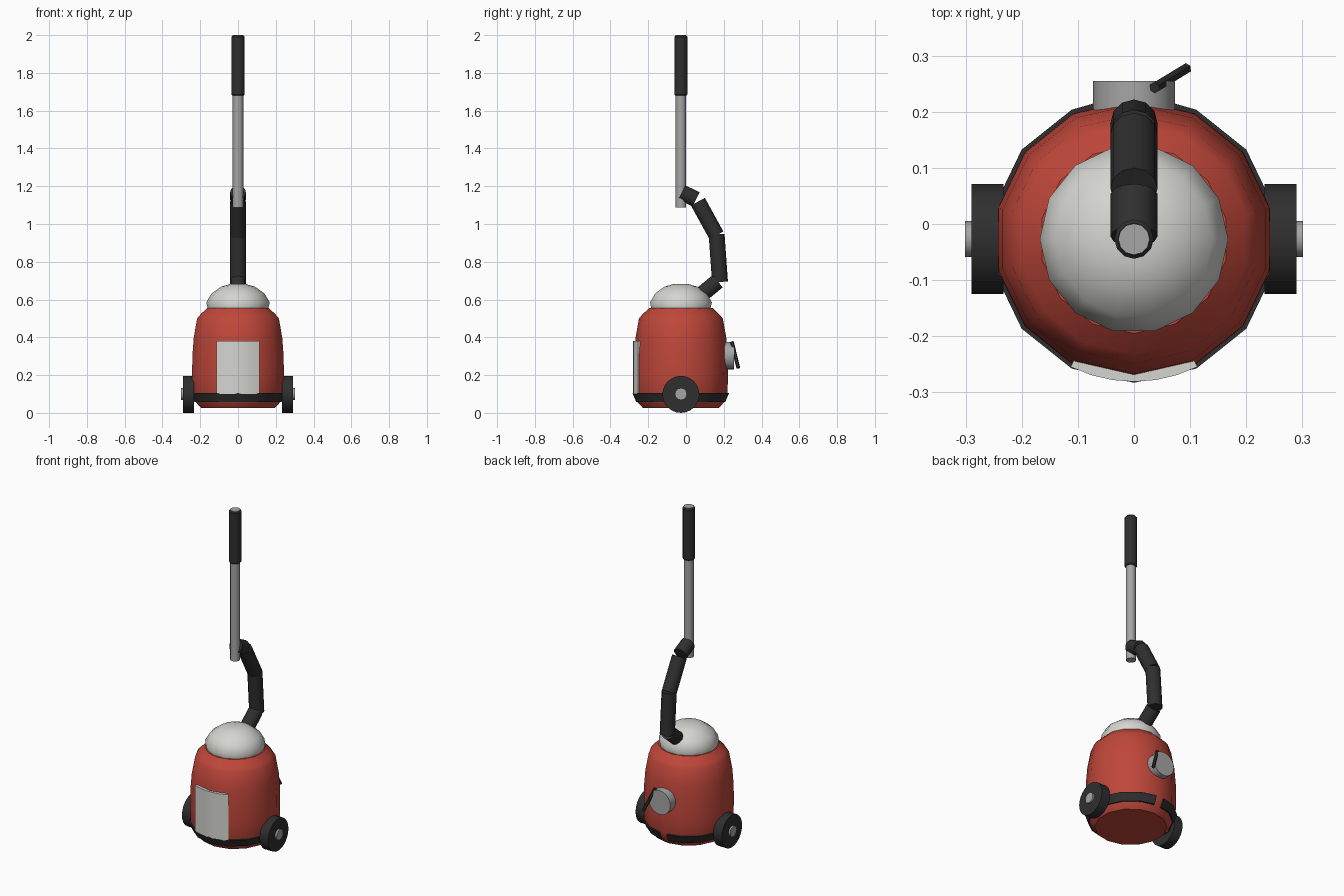
import bpy, bmesh
from math import radians, cos, sin
from mathutils import Vector, Matrix

old = bpy.data.objects.get("Cube")
if old:
    bpy.data.objects.remove(old, do_unlink=True)

CY = -0.027  # shared vertical axis of the body and handle


def material(name, colour):
    m = bpy.data.materials.new(name)
    m.use_nodes = True
    m.diffuse_color = (*colour, 1)
    m.node_tree.nodes["Principled BSDF"].inputs["Base Color"].default_value = (*colour, 1)
    return m


RED = material("red shell", (0.52, 0.062, 0.042))
BLACK = material("black rubber", (0.028, 0.028, 0.028))
WHITE = material("off white plastic", (0.66, 0.66, 0.63))
METAL = material("grey metal", (0.38, 0.38, 0.38))


def finish(name, bm, mat, angle=40):
    bmesh.ops.remove_doubles(bm, verts=bm.verts, dist=0.0005)
    bmesh.ops.recalc_face_normals(bm, faces=bm.faces)
    mesh = bpy.data.meshes.new(name)
    bm.to_mesh(mesh)
    bm.free()
    mesh.materials.append(mat)
    obj = bpy.data.objects.new(name, mesh)
    bpy.context.collection.objects.link(obj)
    bpy.ops.object.select_all(action='DESELECT')
    obj.select_set(True)
    bpy.context.view_layer.objects.active = obj
    bpy.ops.object.shade_smooth_by_angle(angle=radians(angle))
    return obj


def lathe(name, profile, angles, mat, full=True, angle=40):
    """Turn (radius, height) points about the body axis through the angles.
    A partial turn treats the profile as a closed section and caps its ends."""
    bm = bmesh.new()
    rows = [[bm.verts.new((r * cos(radians(a)), CY + r * sin(radians(a)), z))
             for r, z in profile] for a in angles]
    n = len(profile)
    pairs = list(zip(rows, rows[1:]))
    if full:
        pairs.append((rows[-1], rows[0]))
    for a, b in pairs:
        for i in range(n - 1 if full else n):
            j = (i + 1) % n
            bm.faces.new((a[i], b[i], b[j], a[j]))
    if not full:
        bm.faces.new(rows[0])
        bm.faces.new(rows[-1])
    return finish(name, bm, mat, angle)


def rod(name, a, b, radius, mat, sides=12, bevel=0):
    """Capped cylinder between two points."""
    a, b = Vector(a), Vector(b)
    bm = bmesh.new()
    turn = (b - a).to_track_quat('Z', 'Y').to_matrix().to_4x4()
    bmesh.ops.create_cone(bm, cap_ends=True, segments=sides, radius1=radius,
                          radius2=radius, depth=(b - a).length,
                          matrix=Matrix.Translation((a + b) / 2) @ turn)
    if bevel:
        rims = [e for e in bm.edges if any(len(f.verts) > 4 for f in e.link_faces)]
        bmesh.ops.bevel(bm, geom=rims, offset=bevel, segments=1, affect='EDGES')
    return finish(name, bm, mat)


STEP = 360 / 14
ring = [90 + i * STEP for i in range(14)]

# Shell and domed lid
lathe("body", [(0, 0.025), (0.2, 0.025), (0.232, 0.06), (0.247, 0.1), (0.249, 0.2),
               (0.248, 0.3), (0.24, 0.4), (0.222, 0.5), (0.205, 0.52), (0.168, 0.555),
               (0, 0.555)], ring, RED)
lathe("lid", [(0, 0.55), (0.16, 0.55), (0.168, 0.585), (0.14, 0.632),
              (0.09, 0.668), (0.045, 0.681), (0, 0.683)],
      [i * STEP for i in range(14)], WHITE, angle=60)

# Bumper band with a narrow gap at the back
lathe("bumper", [(0.222, 0.057), (0.236, 0.057), (0.256, 0.104), (0.24, 0.104)],
      [96] + ring[1:] + [444], BLACK, full=False)

# Curved front panel
lathe("front_panel", [(0.244, 0.1), (0.254, 0.1), (0.254, 0.38), (0.23, 0.38)],
      [243.6 + i * 52.8 / 6 for i in range(7)], WHITE, full=False)

# Wheels with hubs
for side, s in (("left", 1), ("right", -1)):
    rod(side + "_wheel", (s * 0.233, CY, 0.098), (s * 0.29, CY, 0.098), 0.098, BLACK, 24)
    rod(side + "_hub", (s * 0.22, CY, 0.1), (s * 0.301, CY, 0.1), 0.032, METAL, 12)

# Rear outlet and its lever
rod("outlet", (0, 0.17, 0.303), (0, 0.255, 0.303), 0.073, METAL, 20)
rod("outlet_lever", (0.037, 0.243, 0.375), (0.093, 0.277, 0.238), 0.01, BLACK, 6)

# Hose made of four straight lengths, from the lid up to the pole
hose = [((0.08, 0.625), (0.168, 0.697)), ((0.18, 0.693), (0.162, 0.945)),
        ((0.161, 0.94), (0.063, 1.118)), ((0.053, 1.13), (-0.022, 1.167))]
for i, (a, b) in enumerate(hose):
    rod("hose_length_%d" % (i + 1), (0, *a), (0, *b), 0.042, BLACK, 12)

# Pole and grip
rod("pole", (0, CY, 1.087), (0, CY, 2.0), 0.028, METAL, 12)
rod("grip", (0, CY, 1.68), (0, CY, 1.997), 0.035, BLACK, 12, bevel=0.006)
